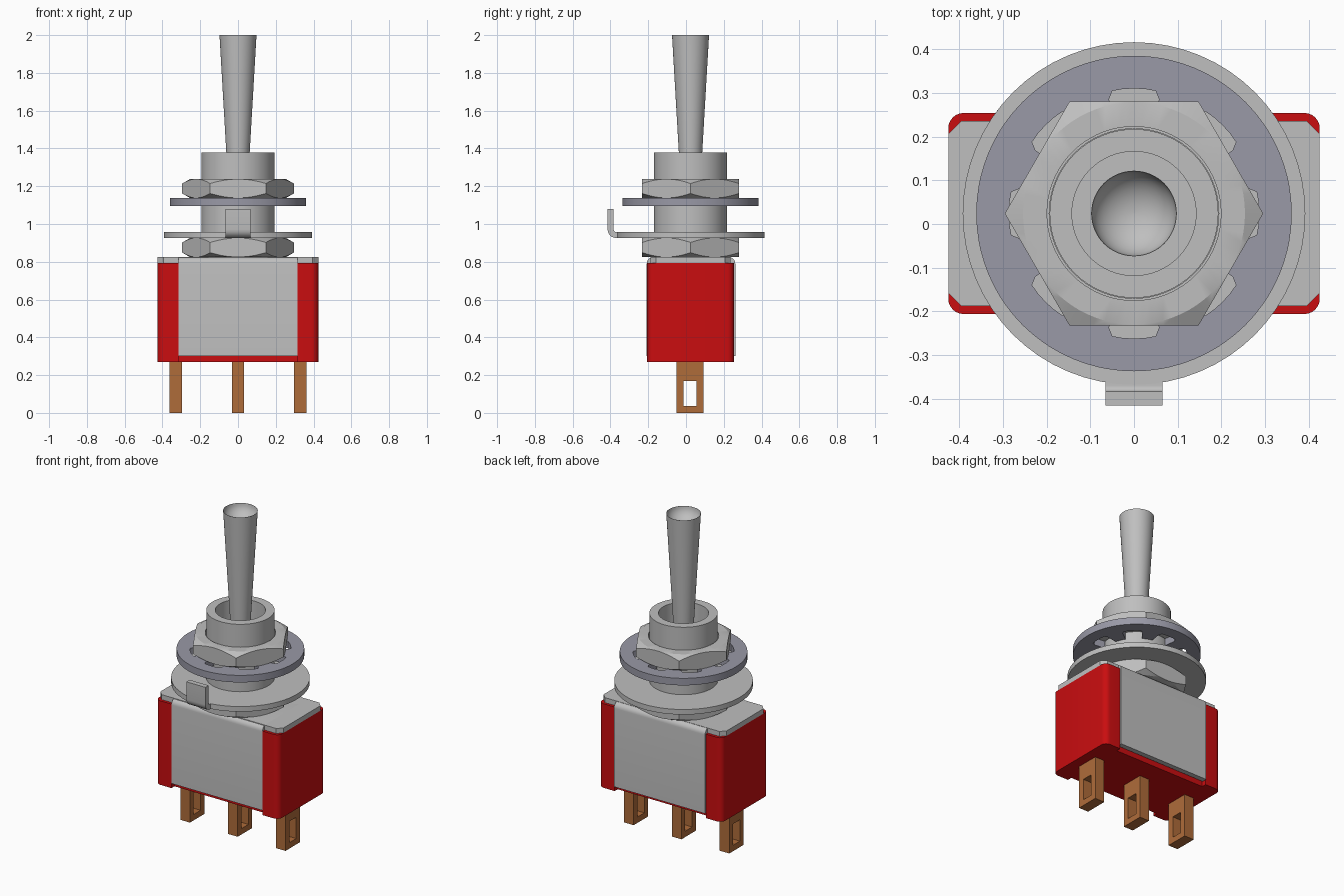
import bpy, bmesh, math
from math import sin, cos, pi, radians

cube = bpy.data.objects.get("Cube")
if cube:
    bpy.data.objects.remove(cube, do_unlink=True)

CY = 0.024          # shared vertical axis of the round parts
SEG = 64


def material(name, rgb):
    m = bpy.data.materials.new(name)
    m.use_nodes = True
    m.diffuse_color = (*rgb, 1)
    m.node_tree.nodes["Principled BSDF"].inputs["Base Color"].default_value = (*rgb, 1)
    return m


STEEL = material("silver metal", (0.52, 0.52, 0.52))
WASHER = material("blue grey metal", (0.32, 0.32, 0.385))
RED = material("red plastic", (0.59, 0.004, 0.005))
COPPER = material("copper", (0.43, 0.15, 0.042))


def loft(name, rings, mat, closed=False):
    """Join rings of points; either close the loop of rings or cap both ends."""
    bm = bmesh.new()
    vr = [[bm.verts.new(p) for p in r] for r in rings]
    n = len(vr[0])
    pairs = list(zip(vr, vr[1:])) + ([(vr[-1], vr[0])] if closed else [])
    for a, b in pairs:
        for i in range(n):
            j = (i + 1) % n
            bm.faces.new((a[i], a[j], b[j], b[i]))
    if not closed:
        bm.faces.new(vr[0][::-1])
        bm.faces.new(vr[-1])
    bmesh.ops.recalc_face_normals(bm, faces=bm.faces)
    me = bpy.data.meshes.new(name)
    bm.to_mesh(me)
    bm.free()
    me.materials.append(mat)
    ob = bpy.data.objects.new(name, me)
    bpy.context.collection.objects.link(ob)
    bpy.ops.object.select_all(action='DESELECT')
    ob.select_set(True)
    bpy.context.view_layer.objects.active = ob
    bpy.ops.object.shade_smooth_by_angle(angle=radians(25))
    return ob


def circle(r, z, n=SEG):
    return [(r * cos(2 * pi * i / n), CY + r * sin(2 * pi * i / n), z) for i in range(n)]


def lathe(name, profile, mat, closed=False):
    return loft(name, [circle(r, z) for r, z in profile], mat, closed)


def extrude_z(name, pts, lo, hi, mat):
    return loft(name, [[(x, y, z) for x, y in pts] for z in (lo, hi)], mat)


def extrude_x(name, pts, lo, hi, mat):
    return loft(name, [[(x, y, z) for y, z in pts] for x in (lo, hi)], mat)


def arc(cx, cy, r, a0, a1, n=6):
    return [(cx + r * cos(radians(a0 + (a1 - a0) * i / n)),
             cy + r * sin(radians(a0 + (a1 - a0) * i / n))) for i in range(n + 1)]


def four_way(quarter):
    """Mirror a quarter outline (from +y side round to +x side) into a full loop."""
    right = quarter + [(x, -y) for x, y in reversed(quarter)]
    full = right + [(-x, y) for x, y in reversed(right)]
    return [(x, y + CY) for x, y in full]


# Red housing: rounded ends, shallow recess front and back for the bracket
housing = four_way([(0.315, 0.2), (0.315, 0.23)] + arc(0.39, 0.195, 0.035, 90, 0))
extrude_z("housing", housing, 0.27, 0.794, RED)

# Metal bracket: top plate with clipped corners, and a folded strip down both sides
extrude_z("bracket_top", four_way([(0.395, 0.212), (0.425, 0.182)]), 0.794, 0.825, STEEL)
yf, yb, t, r = -0.208, 0.261, 0.031, 0.035
strip = ([(yf + t, 0.30), (yf, 0.30)]
         + arc(yf + r, 0.825 - r, r, 180, 90) + arc(yb - r, 0.825 - r, r, 90, 0)
         + [(yb, 0.30), (yb - t, 0.30), (yb - t, 0.794), (yf + t, 0.794)])
extrude_x("bracket_sides", strip, -0.314, 0.314, STEEL)

# Solder terminals with rectangular eyes
for label, x in (("right", -0.33), ("middle", 0), ("left", 0.33)):
    outer = [(-0.05, 0), (0.092, 0), (0.092, 0.28), (-0.05, 0.28)]
    eye = [(-0.013, 0.037), (0.055, 0.037), (0.055, 0.17), (-0.013, 0.17)]
    rings = [[(x + dx, y, z) for y, z in pts] for pts, dx in
             ((outer, -0.033), (outer, 0.033), (eye, 0.033), (eye, -0.033))]
    loft("terminal_" + label, rings, COPPER, closed=True)

# Threaded bushing with open bore
lathe("bushing", [(0.193, 0.82), (0.193, 1.378), (0.142, 1.378), (0.142, 1.15)], STEEL)


# Hex nuts, chamfered on both faces
def nut(name, lo, hi):
    flat, n = 0.256, 72

    def edge(z, sign):
        pts = []
        for i in range(n):
            a = 2 * pi * i / n
            rad = flat / cos((a % (pi / 3)) - pi / 6)
            pts.append((rad * cos(a), CY + rad * sin(a), z + sign * (rad - flat) * 0.6))
        return pts
    loft(name, [circle(0.199, lo, n), circle(flat - 0.002, lo, n), edge(lo, 1),
                edge(hi, -1), circle(flat - 0.002, hi, n), circle(0.199, hi, n)],
         STEEL, closed=True)


nut("lower_nut", 0.825, 0.926)
nut("upper_nut", 1.138, 1.238)

# Locating washer with upturned tab at the front
lathe("locating_washer", [(0.194, 0.926), (0.392, 0.926), (0.392, 0.958), (0.194, 0.958)],
      STEEL, closed=True)
tab = ([(-0.36, 0.926)] + arc(-0.37, 0.971, 0.045, 270, 180)
       + [(-0.415, 1.08), (-0.383, 1.08)] + arc(-0.37, 0.971, 0.013, 180, 270)
       + [(-0.36, 0.958)])
extrude_x("locating_tab", tab, -0.065, 0.065, STEEL)

# Internal-tooth lock washer: eight notches round the bore
half = [(0, 0.286), (5, 0.286), (10, 0.285), (12.3, 0.268), (13.5, 0.2), (18, 0.2)]
notch = [(-a, q) for a, q in reversed(half[1:])] + half + [(22.5, 0.2)]
inner = [(45 * k + a, q) for k in range(8) for a, q in notch]


def polar(pts, z):
    return [(q * cos(radians(a)), CY + q * sin(radians(a)), z) for a, q in pts]


rim = [(a, 0.361) for a, q in inner]
loft("lock_washer", [polar(inner, 1.094), polar(rim, 1.094),
                     polar(rim, 1.138), polar(inner, 1.138)], WASHER, closed=True)

# Tapered toggle lever with a dished tip
dish = [(0.097 * cos(a), 2.0 - 0.08 * sin(a)) for a in [radians(d) for d in range(0, 90, 11)]]
lathe("toggle_lever", [(0.049, 1.14), (0.062, 1.38), (0.098, 2.0)] + dish, STEEL)
